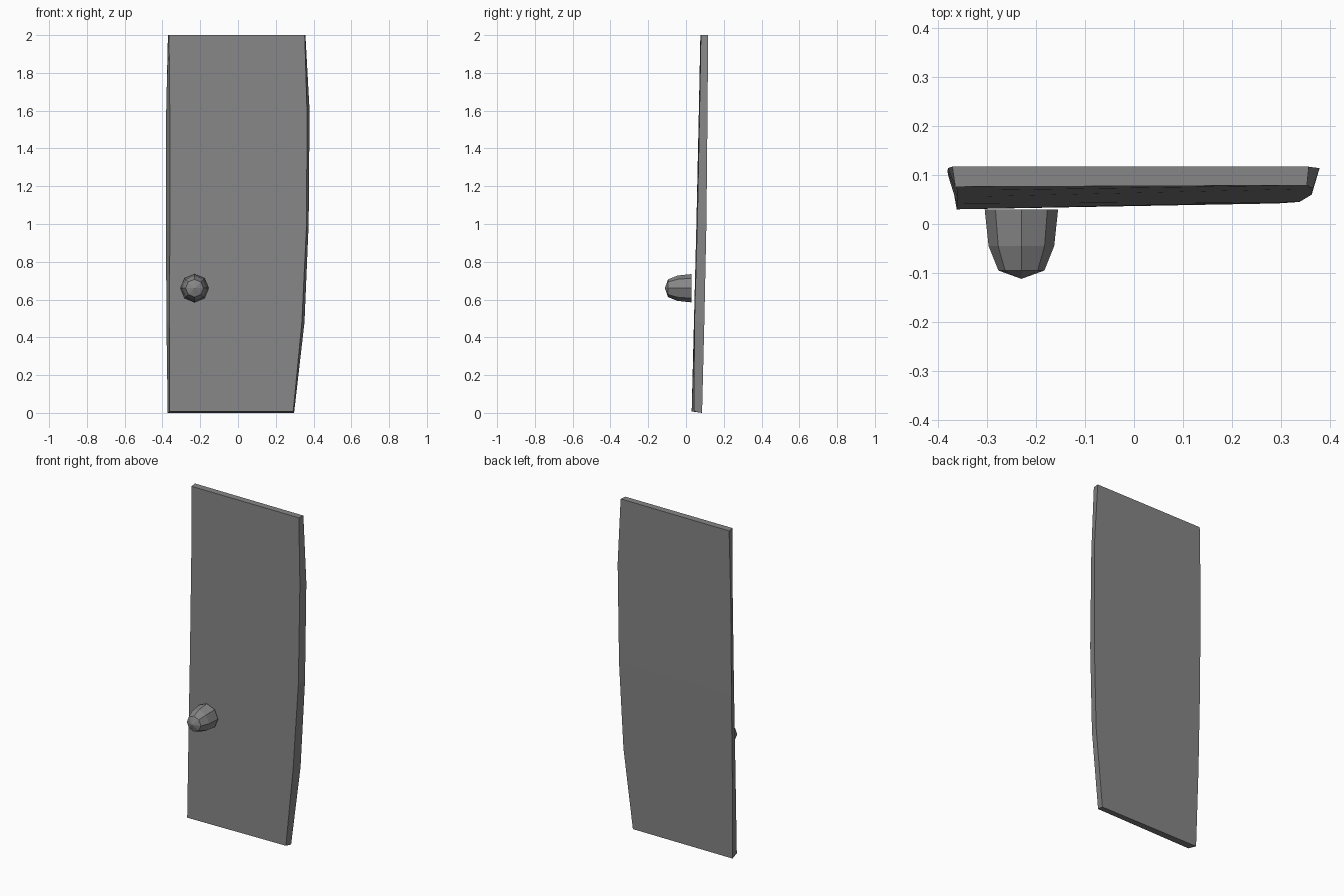
import bpy, bmesh
from math import cos, sin, pi

cube = bpy.data.objects.get("Cube")
if cube:
    bpy.data.objects.remove(cube, do_unlink=True)


def make_material(name, colour):
    mat = bpy.data.materials.new(name)
    mat.use_nodes = True
    mat.diffuse_color = colour
    mat.node_tree.nodes["Principled BSDF"].inputs["Base Color"].default_value = colour
    return mat


def make_object(name, rings, mat):
    """Skin a stack of equal-sized vertex rings and cap both ends."""
    bm = bmesh.new()
    loops = [[bm.verts.new(p) for p in ring] for ring in rings]
    for a, b in zip(loops, loops[1:]):
        for i in range(len(a)):
            j = (i + 1) % len(a)
            bm.faces.new((a[i], a[j], b[j], b[i]))
    bm.faces.new(loops[0])
    bm.faces.new(loops[-1])
    bmesh.ops.remove_doubles(bm, verts=bm.verts, dist=0.0001)
    bmesh.ops.recalc_face_normals(bm, faces=bm.faces)
    mesh = bpy.data.meshes.new(name)
    bm.to_mesh(mesh)
    bm.free()
    mesh.materials.append(mat)
    obj = bpy.data.objects.new(name, mesh)
    bpy.context.collection.objects.link(obj)
    return obj


grey = make_material("mid grey", (0.24, 0.24, 0.24, 1))

# Door panel: height, front left x, front right x, back left x, back right x,
# front left y, front right y, back y
sections = [
    (0.0, -0.362, 0.292, -0.372, 0.297, 0.030, 0.042, 0.085),
    (0.48, -0.362, 0.338, -0.379, 0.352, 0.042, 0.045, 0.097),
    (1.0, -0.361, 0.363, -0.381, 0.374, 0.055, 0.060, 0.108),
    (1.6, -0.361, 0.365, -0.380, 0.379, 0.068, 0.072, 0.114),
    (2.0, -0.365, 0.353, -0.371, 0.357, 0.076, 0.079, 0.117),
]
panel_rings = []
for z, fl, fr, bl, br, yl, yr, yb in sections:
    lift = 0.008 if z == 0 else 0  # lower front edge sits slightly higher
    panel_rings.append([(fl, yl, z + lift), (fr, yr, z + lift), (br, yb, z), (bl, yb, z)])
make_object("door_panel", panel_rings, grey)

# Faceted door knob with a shallow pointed end
knob_profile = [(0.03, 0.075), (-0.045, 0.067), (-0.095, 0.047), (-0.112, 0.0001)]
sides = 8
knob_rings = [
    [(-0.23 + r * cos(2 * pi * i / sides), y, 0.66 + r * sin(2 * pi * i / sides))
     for i in range(sides)]
    for y, r in knob_profile
]
make_object("door_knob", knob_rings, grey)
